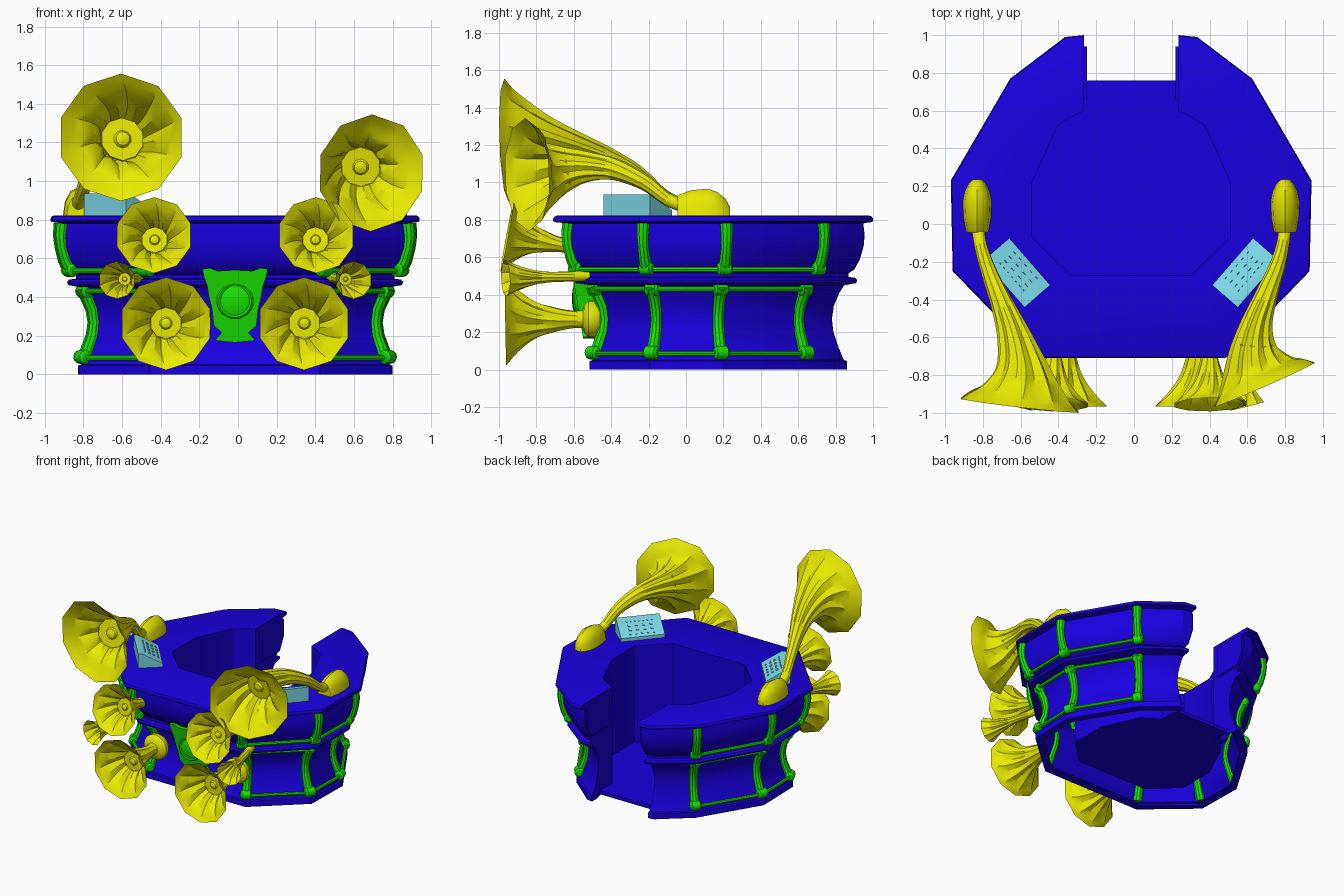
import bpy, bmesh, math
from mathutils import Vector, Matrix

if "Cube" in bpy.data.objects:
    bpy.data.objects.remove(bpy.data.objects["Cube"])

CX = -0.015
def mat(name, c):
    m = bpy.data.materials.new(name)
    m.diffuse_color = (*c, 1)
    m.use_nodes = True
    m.node_tree.nodes["Principled BSDF"].inputs["Base Color"].default_value = m.diffuse_color
    return m
BLUE = mat("blue", (0.01, 0.0, 0.75))
GREEN = mat("green", (0.01, 0.75, 0.0))
YELLOW = mat("yellow", (0.8, 0.82, 0.0))
CYAN = mat("cyan", (0.2, 0.7, 0.8))

def finish(name, bm, m, angle=35):
    bmesh.ops.recalc_face_normals(bm, faces=bm.faces)
    me = bpy.data.meshes.new(name)
    bm.to_mesh(me)
    bm.free()
    ob = bpy.data.objects.new(name, me)
    bpy.context.collection.objects.link(ob)
    me.materials.append(m)
    bpy.context.view_layer.objects.active = ob
    ob.select_set(True)
    bpy.ops.object.shade_smooth_by_angle(angle=math.radians(angle))
    ob.select_set(False)
    return ob

def spline(pts, n):
    """Catmull-Rom through (x, y, z, radius) points."""
    p = [Vector(q) for q in pts]
    p = [2 * p[0] - p[1]] + p + [2 * p[-1] - p[-2]]
    out = []
    for a, b, c, d in zip(p, p[1:], p[2:], p[3:]):
        for k in range(n):
            t = k / n
            out.append(0.5 * (2 * b + (c - a) * t + (2 * a - 5 * b + 4 * c - d) * t * t
                              + (3 * b - a - 3 * c + d) * t ** 3))
    return out + [p[-2]]

def sweep(bm, pts, segs=8, flute=0.0, twist=0.0, caps=(True, True)):
    """Round tube of varying radius; flute pulls in every second vertex, least at the rim."""
    rings, n = [], len(pts)
    for i, p in enumerate(pts):
        t = (pts[min(i + 1, n - 1)] - pts[max(i - 1, 0)]).to_3d().normalized()
        ref = Vector((0, 0, 1)) if abs(t.z) < 0.8 else Vector((0.3, 1, 0))
        s = t.cross(ref).normalized()
        u = s.cross(t)
        f = i / (n - 1)
        depth = flute * min(1, 2 * f) * (1 if f < .86 else 1 - 5 * (f - .86))
        ring = []
        for k in range(segs):
            a = 2 * math.pi * k / segs + twist * f
            r = p[3] * (1 - depth * (k % 2))
            ring.append(bm.verts.new(p.to_3d() + r * (math.cos(a) * u + math.sin(a) * s)))
        rings.append(ring)
    for a, b in zip(rings, rings[1:]):
        for k in range(segs):
            bm.faces.new((a[k], a[(k + 1) % segs], b[(k + 1) % segs], b[k]))
    for flag, ring in zip(caps, (rings[0], rings[-1])):
        if flag:
            bm.faces.new(ring)

# ---- booth plan: half outline of the lip, and of the inner well ----
LIP = [Vector(p) for p in ((.25, 1.0), (.35, .99), (.64, .77), (.955, .23), (.945, -.25), (.5, -.71))]
WELL = [(.25, .60), (.31, .57), (.39, .52), (.525, .22), (.525, -.07), (.32, -.27)]

def plan(i, d, z, s):
    """Outline corner i inset by d at height z, on side s."""
    if i == 0:
        q = LIP[0] - Vector((0, d))
    else:
        nxt = LIP[i + 1] if i < 5 else Vector((-.5, -.71))
        e0, e1 = (LIP[i] - LIP[i - 1]).normalized(), (nxt - LIP[i]).normalized()
        n0, n1 = Vector((e0.y, -e0.x)), Vector((e1.y, -e1.x))
        q = LIP[i] + d * (n0 + n1) / (1 + n0.dot(n1))
    if i == 5 and z < .783:      # the front wall sits a little further back
        q = q + Vector((0, .055 if z < .46 else .03))
    if i == 2 and z < .46:
        q = q - Vector((0, .02))
    return Vector((CX + s * q.x, q.y, z))

LOWER = [(.16, .06), (.185, .12), (.212, .2), (.22, .27), (.21, .34), (.18, .41), (.155, .45)]
UPPER = [(.13, .515), (.10, .535), (.07, .59), (.05, .66), (.045, .72), (.052, .78)]
PROFILE = ([(.2, 0), (.14, 0), (.14, .045), (.155, .05)] + LOWER
           + [(.09, .462), (.085, .478), (.095, .49), (.13, .495)] + UPPER
           + [(.03, .786), (.005, .788), (0, .795), (0, .806), (.006, .817), (.02, .823)])
ORDER = [(i, 1) for i in range(6)] + [(i, -1) for i in reversed(range(6))]

# booth body: profile swept round the outline, ends capped at the rear gap
bm = bmesh.new()
rows = [[bm.verts.new(plan(i, d, z, s)) for i, s in ORDER] for d, z in PROFILE]
rows += [[bm.verts.new((CX + s * WELL[i][0], WELL[i][1], z)) for i, s in ORDER] for z in (.823, .05)]
for a, b in zip(rows, rows[1:]):
    for k in range(11):
        bm.faces.new((a[k], a[k + 1], b[k + 1], b[k]))
for k in (0, 11):
    bm.faces.new([r[k] for r in rows])
finish("booth_body", bm, BLUE, 30)

# prism helper: outline extruded along a vector
def prism(bm, outline, vec):
    a = [bm.verts.new(p) for p in outline]
    b = [bm.verts.new(Vector(p) + Vector(vec)) for p in outline]
    bm.faces.new(a)
    bm.faces.new(b)
    for k in range(len(a)):
        j = (k + 1) % len(a)
        bm.faces.new((a[k], a[j], b[j], b[k]))

# floor
bm = bmesh.new()
fl = [(CX + .25, .76, .02)] + [(CX + s * WELL[i][0], WELL[i][1], .02) for i, s in ORDER] + [(CX - .25, .76, .02)]
prism(bm, fl, (0, 0, .03))
finish("floor", bm, BLUE)

# end panels beside the rear gap
for s in (1, -1):
    bm = bmesh.new()
    x = CX + s * .25
    prism(bm, [(x, .66, .54), (x, .89, .54), (x, .94, .64), (x, .94, .78), (x, .66, .78)], (-s * .015, 0, 0))
    finish("end_panel", bm, BLUE)

# green straps on the corners and rails between them
for s in (1, -1):
    for i in range(2, 6):
        bm = bmesh.new()
        for prof in (UPPER[1:], LOWER):
            n = len(prof) - 1
            pts = [Vector((*plan(i, d, z, s), .03 + .006 * abs(2 * k / n - 1))) for k, (d, z) in enumerate(prof)]
            sweep(bm, pts, 10)
        for d, z in ((.095, .54), (.17, .43), (.16, .09)):
            c = plan(i, d, z, s)
            t = (plan(min(i + 1, 5), d, z, s) - plan(i - 1, d, z, s)).normalized() * .04
            sweep(bm, [Vector((*(c + t * f), r)) for f, r in ((-1, .022), (-.75, .036), (.75, .036), (1, .022))], 12)
        finish("corner_strap", bm, GREEN)
    for d, z in ((.085, .535), (.15, .43), (.15, .085)):
        bm = bmesh.new()
        for i in range(2, 5):
            sweep(bm, [Vector((*plan(j, d, z, s), .014)) for j in (i, i + 1)], 8)
        finish("side_rail", bm, GREEN)

# front shield with round boss
bm = bmesh.new()
half = [(.13, .55), (.17, .545), (.16, .5), (.145, .46), (.135, .4), (.12, .34), (.11, .25), (.085, .23), (.07, .215), (.105, .175)]
out = [(x, z) for x, z in half] + [(0, .165)] + [(-x, z) for x, z in reversed(half)] + [(-.09, .535), (0, .54), (.09, .535)]
prism(bm, [(CX + x, -.55 - (z - .17) * .17, z) for x, z in out], (0, .09, 0))
finish("front_shield", bm, GREEN)
bm = bmesh.new()
sweep(bm, [Vector((CX, y, .38, r)) for y, r in ((-.53, .095), (-.593, .095), (-.602, .085), (-.597, .075), (-.606, .05), (-.61, .012))], 24)
finish("shield_boss", bm, GREEN)

# gramophone horns: fluted ten-sided bell, inner disc and centre knob
def horn(name, pts):
    path = spline(pts, 4)
    R = pts[-1][3]
    bm = bmesh.new()
    sweep(bm, path, 20, .16, math.radians(36), (True, False))
    k = next(i for i, p in enumerate(path) if p[3] > .38 * R)
    c = path[k].to_3d()
    t = (path[k + 1] - path[k - 1]).to_3d().normalized()
    disc = [Vector((*(c + t * o * R), r * R)) for o, r in ((0, .35), (.04, .34), (.04, .14), (.09, .11), (.12, .03))]
    sweep(bm, disc, 10)
    finish(name, bm, YELLOW, 32)

def straight_horn(name, base, rim, R, stem=.2):
    b, e = Vector(base), Vector(rim)
    horn(name, [(*b.lerp(e, f), r * R) for f, r in
                ((0, stem), (.25, stem), (.48, .3), (.68, .44), (.86, .7), (1, 1))])

for s in (1, -1):
    X = lambda x: CX + s * x
    straight_horn("upper_front_horn", (X(.41), -.58, .65), (X(.42), -.955, .72), .2)
    straight_horn("lower_front_horn", (X(.36), -.49, .27), (X(.357), -.965, .262), .24)
    straight_horn("small_front_horn", (X(.50), -.52, .50), (X(.612), -.965, .488), .098, .28)
    # mounting cup behind the lower horn
    bm = bmesh.new()
    sweep(bm, [Vector((X(.36), y, .27, r)) for y, r in ((-.46, .08), (-.49, .1), (-.52, .1), (-.545, .075), (-.555, .03))], 16)
    finish("lower_horn_cup", bm, YELLOW)
    # domed bulb at the foot of the big horn
    bm = bmesh.new()
    sweep(bm, [Vector((X(.815), y, 0, r)) for y, r in
               ((-.045, .055), (-.035, .06), (.03, .072), (.12, .076), (.17, .066), (.21, .048), (.235, .025))], 12)
    bmesh.ops.scale(bm, vec=(1, 1, 1.9), verts=bm.verts)
    bmesh.ops.bisect_plane(bm, geom=bm.verts[:] + bm.edges[:] + bm.faces[:], plane_co=(0, 0, 0), plane_no=(0, 0, -1), clear_outer=True)
    bmesh.ops.translate(bm, vec=(0, 0, .822), verts=bm.verts)
    finish("big_horn_bulb", bm, YELLOW)

horn("big_horn_left", [(-.83, .0, .87, .035), (-.81, -.12, .93, .035), (-.765, -.26, 1.05, .043), (-.70, -.42, 1.13, .06),
                       (-.64, -.58, 1.18, .088), (-.60, -.74, 1.215, .135), (-.595, -.86, 1.228, .215), (-.605, -.96, 1.226, .33)])
horn("big_horn_right", [(.80, .0, .87, .035), (.79, -.1, .91, .035), (.76, -.22, 1.0, .043), (.70, -.38, 1.07, .06),
                        (.65, -.53, 1.085, .085), (.635, -.66, 1.07, .13), (.655, -.765, 1.047, .2), (.69, -.85, 1.042, .303)])

# sloped control panels with rows of buttons
for s in (1, -1):
    a = math.radians(49)
    L = Vector((-s * math.cos(a), -math.sin(a), 0))   # along the panel, towards front centre
    W = Vector((s * math.sin(a), -math.cos(a), 0))    # towards the outside
    c = Vector((CX + s * .605, -.258, .82))
    bm = bmesh.new()
    sec = [(-.09, 0), (.09, 0), (.09, .115), (.06, .115), (-.09, .03)]
    prism(bm, [c - L * .165 + W * w + Vector((0, 0, h)) for w, h in sec], L * .33)
    slope = (W * .15 + Vector((0, 0, .085))).normalized()
    nrm = L.cross(slope).normalized()
    nrm = nrm if nrm.z > 0 else -nrm
    M = Matrix((L, slope, nrm)).transposed().to_4x4()
    start = c - W * .09 + Vector((0, 0, .03))
    for row, (count, size) in enumerate(((5, .014), (4, .02), (4, .02), (7, .01))):
        for k in range(count):
            p = start + slope * (.03 + .037 * row) + L * ((k - (count - 1) / 2) * .22 / count)
            bmesh.ops.create_cube(bm, size=1, matrix=Matrix.Translation(p) @ M @ Matrix.Diagonal((size, size * .8, .012, 1)))
    finish("control_panel", bm, CYAN)
